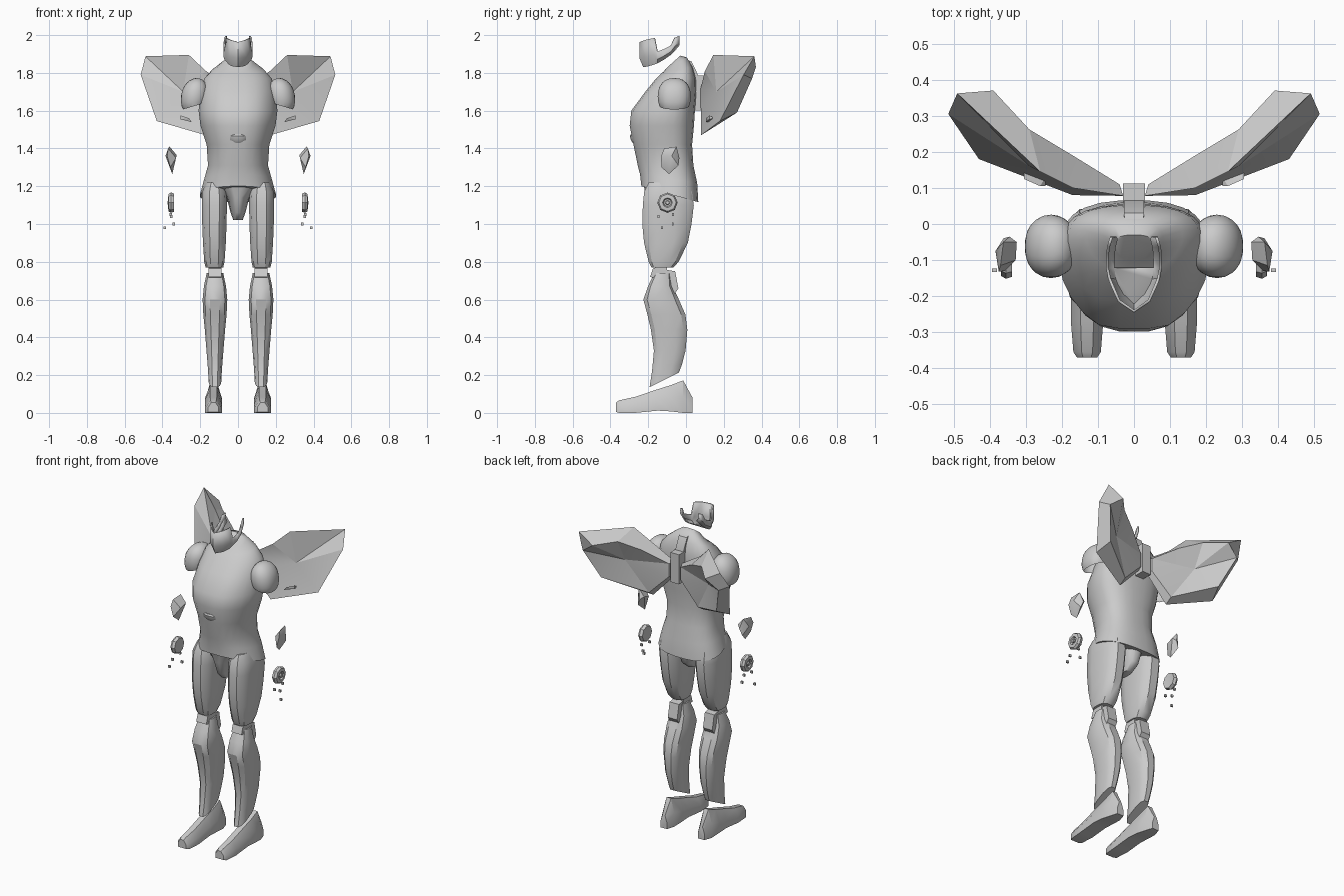
import bpy, bmesh, math
from mathutils import Vector

cube = bpy.data.objects.get("Cube")
if cube:
    bpy.data.objects.remove(cube, do_unlink=True)

grey = bpy.data.materials.new("plain_grey")
grey.use_nodes = True
grey.diffuse_color = (0.6, 0.6, 0.6, 1)
grey.node_tree.nodes["Principled BSDF"].inputs["Base Color"].default_value = (0.6, 0.6, 0.6, 1)


def finish(name, bm, smooth=35, side=1):
    """Turn a bmesh into an object; side=-1 reflects it to the other side."""
    for v in bm.verts:
        v.co.x *= side
    bmesh.ops.recalc_face_normals(bm, faces=bm.faces)
    mesh = bpy.data.meshes.new(name)
    bm.to_mesh(mesh)
    bm.free()
    mesh.materials.append(grey)
    ob = bpy.data.objects.new(name, mesh)
    bpy.context.collection.objects.link(ob)
    if smooth:
        bpy.ops.object.select_all(action='DESELECT')
        ob.select_set(True)
        bpy.context.view_layer.objects.active = ob
        bpy.ops.object.shade_smooth_by_angle(angle=math.radians(smooth))
    return ob


def loft(rings, caps=True):
    bm = bmesh.new()
    loops = [[bm.verts.new(p) for p in ring] for ring in rings]
    n = len(loops[0])
    for a, b in zip(loops, loops[1:]):
        for i in range(n):
            j = (i + 1) % n
            bm.faces.new((a[i], a[j], b[j], b[i]))
    if caps:
        bm.faces.new(loops[0])
        bm.faces.new(loops[-1])
    return bm


def hull(points):
    bm = bmesh.new()
    for p in points:
        bm.verts.new(p)
    bmesh.ops.convex_hull(bm, input=bm.verts)
    return bm


def box(lo, hi):
    return hull([(x, y, z) for x in (lo[0], hi[0]) for y in (lo[1], hi[1]) for z in (lo[2], hi[2])])


def body_ring(z, w, yf, yb, tilt=0, cx=0, n=24, pw=0.8, pf=1.1, split=0.4):
    """Horizontal section with a broad back and a tapering front."""
    yc = yb - split * (yb - yf)
    ring = []
    for i in range(n):
        t = 2 * math.pi * (i + 0.5) / n
        c, s = math.cos(t), math.sin(t)
        x = w * math.copysign(abs(c) ** pw, c)
        y = yc + (yb - yc) * s ** 0.8 if s > 0 else yc - (yc - yf) * (-s) ** pf
        ring.append(Vector((cx + x, y, z + tilt * (y - (yf + yb) / 2))))
    return ring


# Torso with flared skirt, from hem to collar
torso = [(1.158, .203, -.238, .066, -.28), (1.24, .18, -.245, .06, -.15), (1.31, .16, -.257, .04),
         (1.42, .167, -.28, .033), (1.52, .2, -.3, .043), (1.6, .21, -.288, .048),
         (1.7, .2, -.215, .055), (1.77, .18, -.16, .052), (1.815, .135, -.13, .035, .2),
         (1.845, .08, -.118, .005, .6), (1.86, .055, -.1, -.03, .9)]
bm = loft([body_ring(*r) for r in torso])
for v in bm.verts:  # chest muscles and waist hollow
    x, y, z = v.co
    if y < -.12:
        v.co.y -= .012 * math.exp(-((abs(x) - .09) / .05) ** 2 - ((z - 1.64) / .07) ** 2)
finish("torso", bm, 50)

# Abdomen plate
bm = loft([body_ring(z, w, y, -.2, n=16) for z, w, y in
           ((1.43, .04, -.283), (1.445, .065, -.293), (1.465, .065, -.298), (1.475, .045, -.295))])
finish("abdomen_plate", bm, 30)

# Pelvis between the legs
bm = loft([body_ring(z, w, a, b, n=16) for z, w, a, b in
           ((1.02, .025, -.15, -.03), (1.06, .04, -.19, .02), (1.14, .06, -.215, .04), (1.22, .14, -.23, .04))])
finish("pelvis", bm, 50)

# Spine ridge and wing mount
finish("spine_ridge", hull([(s * w, y, z) for s in (1, -1) for w, y, z in
       ((.02, -.03, 1.88), (.028, .03, 1.86), (.028, .068, 1.78), (.025, .06, 1.62), (.028, -.02, 1.75))]), 30)
finish("wing_mount", box((-.03, .04, 1.6), (.03, .112, 1.785)), 0)

# Open jaw guard with cheek straps: x, y, bottom, top
cheek = [(.066, -.035, 1.945, 1.995), (.074, -.06, 1.915, 1.985), (.077, -.08, 1.895, 1.945),
         (.078, -.12, 1.868, 1.925), (.072, -.152, 1.85, 1.912), (.066, -.167, 1.845, 1.985),
         (.045, -.215, 1.836, 1.975)]
cols = cheek + [(0, -.246, 1.83, 1.963)] + [(-x, y, a, b) for x, y, a, b in reversed(cheek)]
bm = bmesh.new()
low = [bm.verts.new((x * .75, y + (.02 if y < -.2 else 0), a)) for x, y, a, b in cols]
mid = [bm.verts.new((x, y, a + .35 * (b - a))) for x, y, a, b in cols]
top = [bm.verts.new((x, y, b)) for x, y, a, b in cols]
for i in range(len(cols) - 1):
    bm.faces.new((low[i], low[i + 1], mid[i + 1], mid[i]))
    bm.faces.new((mid[i], mid[i + 1], top[i + 1], top[i]))
bm.faces.new(low[3:-3])
jaw = finish("jaw_guard", bm, 35)
solid = jaw.modifiers.new("thickness", 'SOLIDIFY')
solid.thickness = .008

thigh = [(.77, .048, -.185, -.065), (.8, .055, -.2, -.037), (.9, .062, -.225, .013),
         (1.0, .066, -.235, .033), (1.1, .068, -.232, .045), (1.17, .066, -.225, .035), (1.22, .045, -.2, -.0)]
calf = [(.175, .034, -.195, -.035, .5), (.24, .038, -.182, -.018, .25), (.33, .046, -.172, 0),
        (.44, .055, -.188, .01), (.52, .063, -.207, .0), (.6, .067, -.228, -.035),
        (.67, .06, -.203, -.07), (.74, .045, -.168, -.08)]
shoe = [(.035, .022, 0, .08), (-.015, .038, 0, .172), (-.08, .045, .008, .147), (-.15, .045, .012, .125),
        (-.27, .045, 0, .085), (-.355, .038, 0, .066), (-.37, .028, .005, .055)]
wing_front = [(.03, .078, 1.62), (.03, .078, 1.72), (.17, .1, 1.81), (.26, .145, 1.895), (.49, .362, 1.888),
              (.515, .305, 1.79), (.43, .18, 1.545), (.17, .08, 1.47)]
wing_back = [(.04, .11, 1.63), (.04, .11, 1.71), (.17, .19, 1.79), (.29, .262, 1.84), (.39, .37, 1.83),
             (.47, .35, 1.77), (.4, .27, 1.59), (.17, .125, 1.5)]

for label, s in (("left", 1), ("right", -1)):
    # Legs: thigh, shin, knee block and shoe
    finish(label + "_thigh", loft([body_ring(*r, cx=.125, n=12, pw=.7, pf=.75, split=.5) for r in thigh]), 32, s)
    finish(label + "_shin", loft([body_ring(*(r + (0,))[:5], cx=.122, n=12, pw=.7, pf=.75, split=.5)
                                  for r in calf]), 32, s)
    finish(label + "_knee_cap", hull([(.122 + w, y, z) for w in (-.035, .035) for y, z in
           ((-.19, .72), (-.175, .765), (-.1, .79), (-.1, .7))]), 0, s)
    finish(label + "_knee_hinge", hull([(.122 + w, y, z) for w in (-.032, .032) for y, z in
           ((-.12, .76), (-.058, .75), (-.04, .66), (-.07, .615), (-.12, .63))]), 0, s)
    rings = []
    for y, w, a, b in shoe:
        m = a + .5 * (b - a)
        rings.append([(.13 + x, y, z) for x, z in
                      ((-w, a), (w, a), (w, m), (.4 * w, b), (-.4 * w, b), (-w, m))])
    finish(label + "_shoe", loft(rings), 30, s)

    # Shoulder cap, open underneath
    bm = bmesh.new()
    bmesh.ops.create_icosphere(bm, subdivisions=3, radius=1)
    for v in bm.verts:
        x, y, z = v.co
        v.co = (.23 + .072 * x - .012 * z, -.062 + .088 * math.copysign(abs(y) ** .85, y),
                1.675 + .098 * math.copysign(abs(z) ** .9, z))
    bmesh.ops.bisect_plane(bm, geom=bm.verts[:] + bm.edges[:] + bm.faces[:], plane_co=(.28, 0, 1.61),
                           plane_no=(-.3, 0, -1), clear_outer=True)
    finish(label + "_shoulder", bm, 40, s)

    # Faceted wing with a hollow back
    bm = bmesh.new()
    f = [bm.verts.new(p) for p in wing_front]
    b = [bm.verts.new(p) for p in wing_back]
    fc = bm.verts.new((.29, .16, 1.7))
    bc = bm.verts.new((.29, .19, 1.7))
    for i in range(len(f)):
        j = (i + 1) % len(f)
        bm.faces.new((f[i], f[j], fc))
        bm.faces.new((b[j], b[i], bc))
        bm.faces.new((f[j], f[i], b[i], b[j]))
    finish(label + "_wing", bm, 15, s)
    finish(label + "_wing_slot", hull([(.245, .105, 1.54), (.305, .125, 1.555), (.305, .125, 1.575),
           (.26, .105, 1.56), (.245, .13, 1.54), (.305, .15, 1.56)]), 0, s)

    # Floating forearm shell
    finish(label + "_forearm_shell", hull([(.37, -.115, 1.4), (.362, -.05, 1.41), (.345, -.035, 1.35),
           (.325, -.05, 1.365), (.384, -.075, 1.36), (.375, -.132, 1.36), (.348, -.09, 1.265),
           (.358, -.13, 1.3), (.328, -.1, 1.35), (.362, -.04, 1.31)]), 30, s)

    # Floating hand disc with a raised hub
    profile = [(.34, .03), (.338, .048), (.355, .054), (.368, .046), (.37, .026), (.36, .02), (.36, .012), (.372, .01)]
    rings = [[(x, -.098 + r * math.cos(math.tau * k / 8), 1.113 + r * math.sin(math.tau * k / 8))
              for k in range(8)] for x, r in profile]
    finish(label + "_hand_disc", loft(rings), 30, s)

    # Finger fragments
    for i, (x, y, z) in enumerate(((.354, -.145, 1.04), (.356, -.068, 1.05), (.34, -.07, 1.0), (.387, -.128, .98))):
        finish(f"{label}_finger_bit_{i}", box((x - .007, y - .005, z - .007), (x + .007, y + .005, z + .007)), 0, s)
